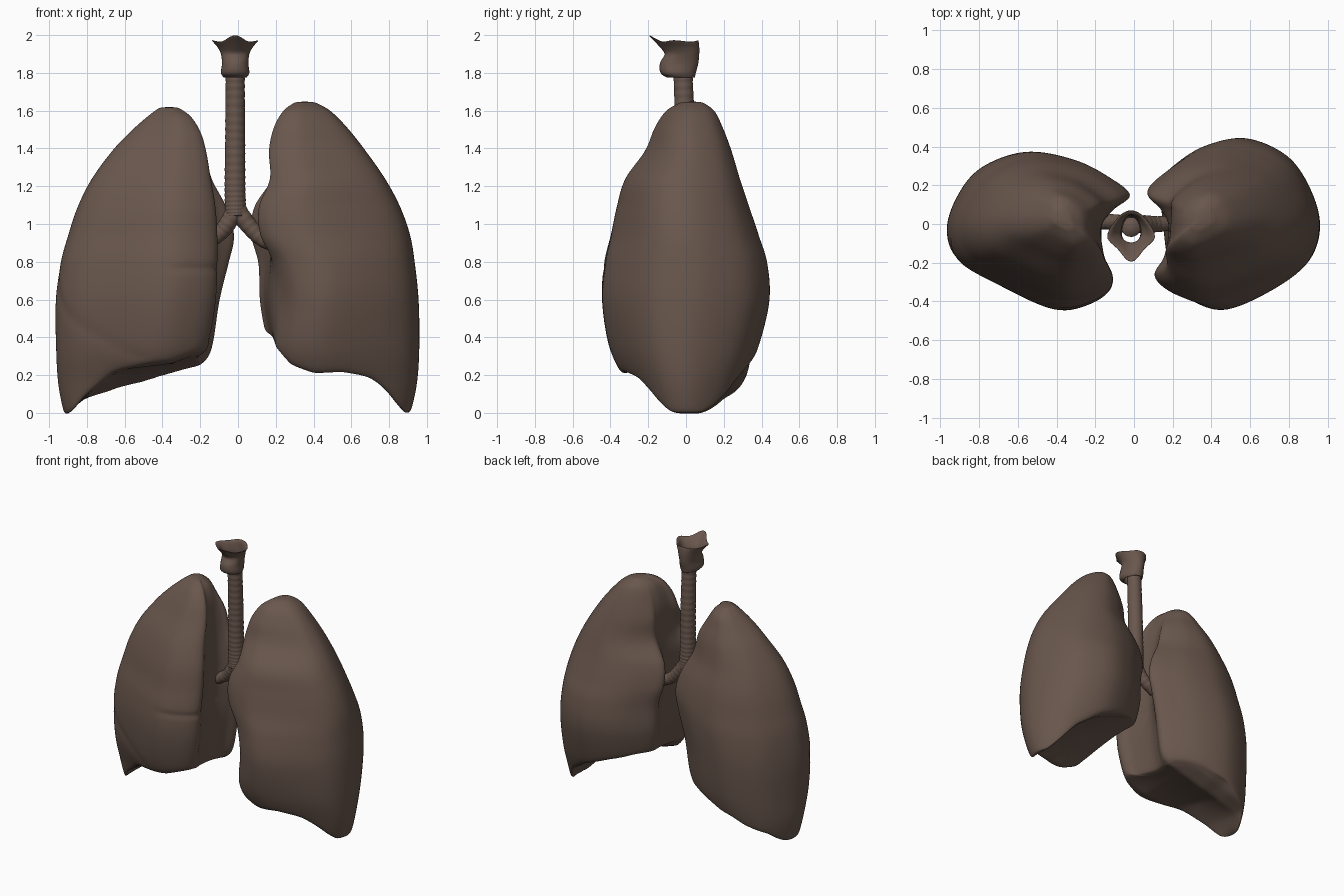
import bpy, bmesh, math
from mathutils import Vector

if "Cube" in bpy.data.objects:
    bpy.data.objects.remove(bpy.data.objects["Cube"])

brown = bpy.data.materials.new("dull_brown")
brown.diffuse_color = (0.14, 0.094, 0.073, 1)
brown.use_nodes = True
brown.node_tree.nodes["Principled BSDF"].inputs["Base Color"].default_value = brown.diffuse_color


def spline(rows, steps, closed=False):
    """Catmull-Rom interpolation of equal-length tuples."""
    n, out = len(rows), []
    for i in range(n if closed else n - 1):
        get = lambda k: rows[k % n] if closed else rows[min(max(k, 0), n - 1)]
        a, b, c, d = (get(i + k) for k in (-1, 0, 1, 2))
        for s in range(steps):
            t = s / steps
            out.append(tuple(
                0.5 * (2 * q + (r - p) * t + (2 * p - 5 * q + 4 * r - w) * t * t
                       + (3 * q - p - 3 * r + w) * t ** 3)
                for p, q, r, w in zip(a, b, c, d)))
    if not closed:
        out.append(rows[-1])
    return out


def loft(name, rings, start=None, end=None, loop=False):
    """Skin a list of point rings, with optional poles at the ends."""
    bm = bmesh.new()
    vr = [[bm.verts.new(p) for p in ring] for ring in rings]
    n = len(vr[0])
    for a, b in zip(vr, vr[1:] + (vr[:1] if loop else [])):
        for i in range(n):
            j = (i + 1) % n
            bm.faces.new((a[i], a[j], b[j], b[i]))
    for ring, pole in ((vr[0], start), (vr[-1], end)):
        if pole is not None:
            v = bm.verts.new(pole)
            for i in range(n):
                bm.faces.new((ring[i], ring[(i + 1) % n], v))
    bmesh.ops.recalc_face_normals(bm, faces=bm.faces)
    me = bpy.data.meshes.new(name)
    bm.to_mesh(me)
    bm.free()
    me.materials.append(brown)
    me.polygons.foreach_set("use_smooth", [True] * len(me.polygons))
    ob = bpy.data.objects.new(name, me)
    bpy.context.collection.objects.link(ob)
    return ob


def clamp(v):
    return min(max(v, 0), 1)


def lookup(table, x):
    if x <= table[0][0]:
        return table[0][1]
    for (x0, y0), (x1, y1) in zip(table, table[1:]):
        if x <= x1:
            return y0 + (y1 - y0) * (x - x0) / (x1 - x0)
    return table[-1][1]


def section(row, full):
    """Horizontal lung outline: round outside, hollow on the inner side."""
    z, xo, xf, xm, xb, yf, yb = row
    w, yc, h = xo - xf, (yf + yb) / 2, (yb - yf) / 2
    wb = xo - xb
    pts = [(xo, 0), (xf + .93 * w, -.42 * full), (xf + .70 * w, -.74 * full),
           (xf + .35 * w, -1), (xf + .12 * w, -.92), (xf, -.70),
           (xm * .7 + xf * .3, -.42), (xm, 0), (xm * .6 + xb * .4, .25), (xb, .46),
           (xb + .12 * wb, .70), (xb + .3 * wb, .91), (xb + .55 * wb, 1),
           (xb + .8 * wb, .80), (xb + .94 * wb, .43)]
    return [(x, yc + v * h, z) for x, v in spline(pts, 8, True)]


def lung(name, side, rows, apex, front, back, lobes, full):
    rings = [section(r, full) for r in spline(rows, 12)]
    c = Vector((.55, 0, rows[0][0]))
    base = [[tuple(c.lerp(Vector(p), k / 14)) for p in rings[0]] for k in range(1, 14)]
    rings = base + rings

    def shape(p):
        x, y, z = p
        # concave, sloping underside
        s = clamp((y + .35) / .6)
        b = lookup(front, x) * (1 - s) + lookup(back, x) * s
        b += .04 * clamp(1 - ((x - .5) / .33) ** 2) * clamp(1 - (y / .3) ** 2)
        if lobes:
            b += .1 * clamp((y - .15) / .15) * clamp((.9 - x) / .3)
        z2 = .5 * (z + b + math.sqrt((z - b) ** 2 + .0009)) - .012
        # shallow grooves between the lobes
        g = 0
        if lobes and z > b + .03 and y < 0:
            ob = z2 - (.78 + 1.35 * y)
            g = math.exp(-(ob / .025) ** 2) * clamp(-y / .1)
            if ob > 0:
                g = max(g, math.exp(-((z2 - .765) / .014) ** 2) * clamp((.42 - x) / .12))
        k = 1 - .02 * g
        return (side * (.5 + (x - .5) * k), y * k, z2)

    ob = loft(name, [[shape(p) for p in r] for r in rings], shape(c), shape(apex))
    sm = ob.modifiers.new("soften", 'SMOOTH')
    sm.factor, sm.iterations = .5, 4


# lung rows: height, outer x, inner x at front / middle / back, front y, back y
lung("lung_with_notch", 1, [
    (-.05, .90, .28, .26, .24, -.22, .24), (.15, .945, .25, .22, .19, -.31, .30),
    (.35, .96, .21, .19, .16, -.40, .38), (.6, .957, .235, .15, .12, -.44, .44),
    (.8, .937, .20, .165, .11, -.425, .43), (.95, .912, .12, .18, .07, -.395, .385),
    (1.1, .86, .11, .18, .085, -.365, .335), (1.25, .78, .17, .20, .18, -.32, .285),
    (1.4, .675, .165, .19, .20, -.215, .24), (1.52, .58, .19, .21, .23, -.165, .195),
    (1.61, .49, .24, .25, .27, -.105, .15), (1.655, .41, .30, .31, .32, -.03, .09)],
    (.355, .04, 1.67),
    [(.1, .42), (.2, .34), (.28, .25), (.4, .21), (.55, .22), (.7, .18), (.8, .1), (.88, .01)],
    [(.1, .47), (.2, .43), (.4, .37), (.6, .29), (.75, .18), (.82, .09), (.88, .01)],
    False, 1)
lung("lung_three_lobes", -1, [
    (-.05, .91, .22, .26, .22, -.25, .27), (.15, .95, .20, .24, .21, -.31, .31),
    (.35, .963, .16, .20, .14, -.40, .35), (.6, .965, .12, .17, .10, -.44, .37),
    (.8, .94, .11, .17, .05, -.43, .37), (.95, .90, .11, .17, .02, -.395, .35),
    (1.1, .85, .12, .17, .06, -.36, .32), (1.25, .775, .145, .18, .14, -.30, .27),
    (1.4, .665, .17, .20, .18, -.215, .225), (1.5, .57, .20, .22, .23, -.16, .18),
    (1.58, .48, .25, .26, .28, -.10, .14), (1.625, .42, .31, .32, .33, -.03, .08)],
    (.37, .03, 1.645),
    [(.1, .42), (.17, .35), (.35, .28), (.65, .25), (.8, .12), (.88, .01)],
    [(.1, .34), (.2, .24), (.5, .12), (.68, .08), (.83, .075), (.9, 0)],
    True, .91)


def airway(name, path, r0, r1, ridges):
    """Tube along a path with ring-shaped ridges."""
    pts = [Vector(p) for p in spline(path, 160 // (len(path) - 1))]
    rings, n = [], len(pts) - 1
    for i, p in enumerate(pts):
        q = (pts[min(i + 1, n)] - pts[max(i - 1, 0)]).to_track_quat('Z', 'Y')
        t = i / n
        r = (r0 + (r1 - r0) * t) * (1 + .018 * math.sin(t * ridges * math.tau))
        rings.append([p + q @ Vector((r * math.cos(a), r * math.sin(a), 0))
                      for a in (k * math.tau / 24 for k in range(24))])
    loft(name, rings, pts[0], pts[-1])


airway("trachea", [(-.015, -.016, 1.80), (-.015, -.005, 1.5), (-.016, 0, 1.2), (-.012, 0, 1.04)],
       .05, .057, 22)
airway("bronchus_notch_side", [(-.02, 0, 1.1), (.05, 0, 1.0), (.13, 0, .92), (.26, .01, .86)],
       .05, .036, 9)
airway("bronchus_lobe_side", [(.0, 0, 1.1), (-.05, 0, 1.01), (-.11, .01, .94), (-.24, .01, .87)],
       .05, .036, 9)

# larynx: open flared shell, outside up then inside down
# rows of height, half width, front y, back y
rings = []
for z, hx, yf, yb in spline([
        (1.775, .06, -.10, .047), (1.80, .075, -.135, .052), (1.85, .07, -.138, .065),
        (1.9, .075, -.112, .07), (1.935, .09, -.125, .07), (1.968, .115, -.145, .064),
        (1.955, .09, -.125, .05), (1.9, .055, -.095, .045), (1.85, .052, -.115, .045),
        (1.79, .048, -.10, .036)], 5):
    yc = yf + .38 * (yb - yf)
    flare = clamp((z - 1.9) / .067)
    ring = []
    for k in range(48):
        a = k * math.tau / 48
        s, c = math.sin(a), math.cos(a)
        tab = max(0, -s) ** 10 * flare           # pointed front tab
        wave = .008 * flare * math.cos(4 * a)    # wavy rim with side horns
        y = yc + s * ((yb - yc) if s > 0 else (yc - yf)) - .05 * tab
        ring.append((-.015 + (hx + wave) * c, y, z + .026 * tab + wave * .5))
    rings.append(ring)
loft("larynx", rings, loop=True)
